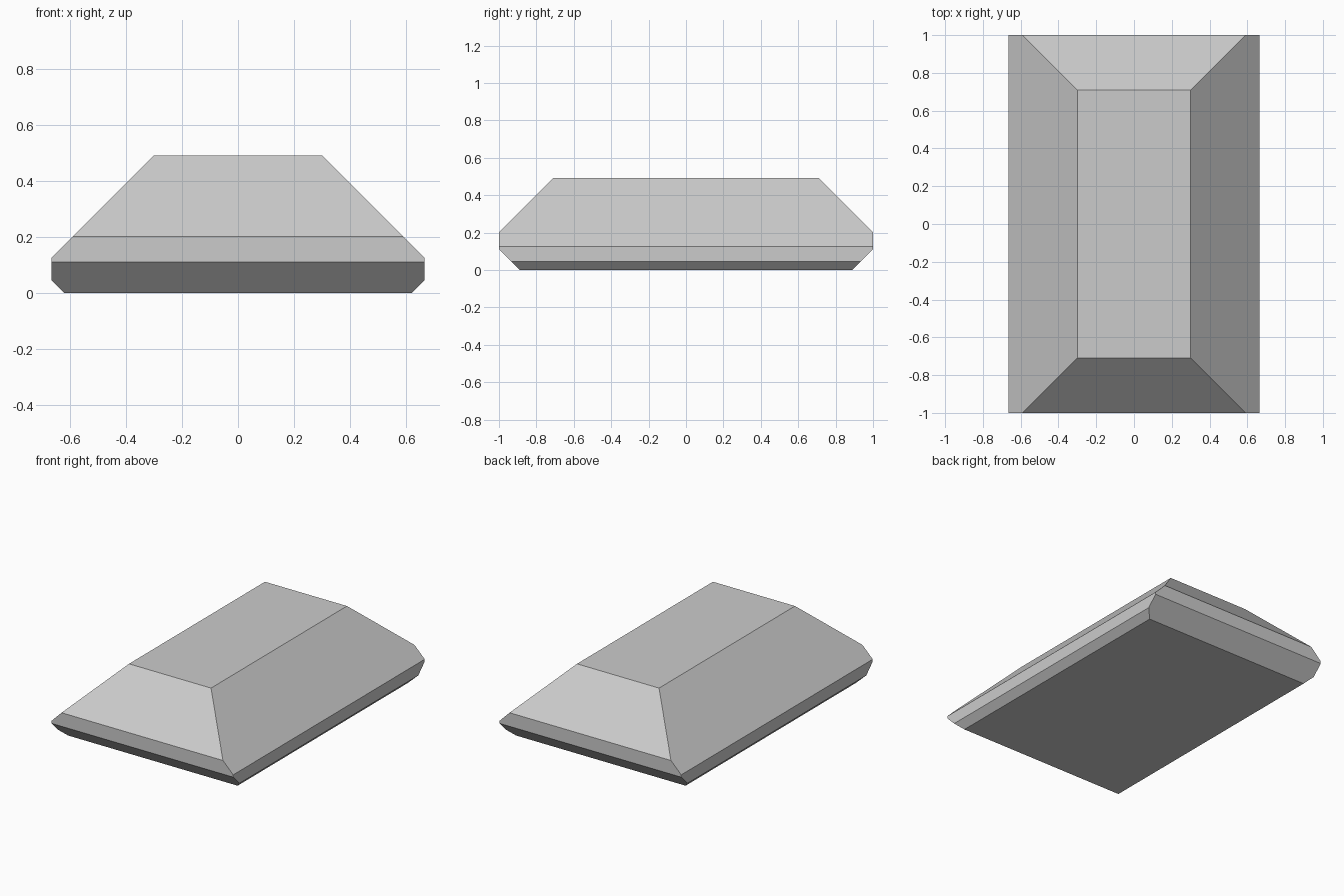
import bpy, bmesh
from mathutils import Vector

if "Cube" in bpy.data.objects:
    bpy.data.objects.remove(bpy.data.objects["Cube"])

W, L, H = 0.665, 1.0, 0.491   # half width, half length, height

# Rectangular block
bm = bmesh.new()
bmesh.ops.create_cube(bm, size=1)
bmesh.ops.scale(bm, vec=(2 * W, 2 * L, H), verts=bm.verts)
bmesh.ops.translate(bm, vec=(0, 0, H / 2), verts=bm.verts)


def chamfer(point, normal):
    """Slice off everything beyond the plane and cap the cut."""
    geom = bm.verts[:] + bm.edges[:] + bm.faces[:]
    cut = bmesh.ops.bisect_plane(bm, geom=geom, dist=1e-6, plane_co=point,
                                 plane_no=Vector(normal).normalized(),
                                 clear_outer=True)["geom_cut"]
    edges = [e for e in cut if isinstance(e, bmesh.types.BMEdge)]
    bmesh.ops.contextual_create(bm, geom=edges)


# 45 degree chamfers: large on the upper edges, small underneath
for s in (-1, 1):
    chamfer((s * W, 0, 0.126), (s, 0, 1))
    chamfer((s * W, 0, 0.045), (s, 0, -1))
    chamfer((0, s * L, 0.201), (0, s, 1))
    chamfer((0, s * L, 0.111), (0, s, -1))

bmesh.ops.recalc_face_normals(bm, faces=bm.faces)
mesh = bpy.data.meshes.new("chamfered_block")
bm.to_mesh(mesh)
bm.free()
bpy.context.collection.objects.link(bpy.data.objects.new("chamfered_block", mesh))
